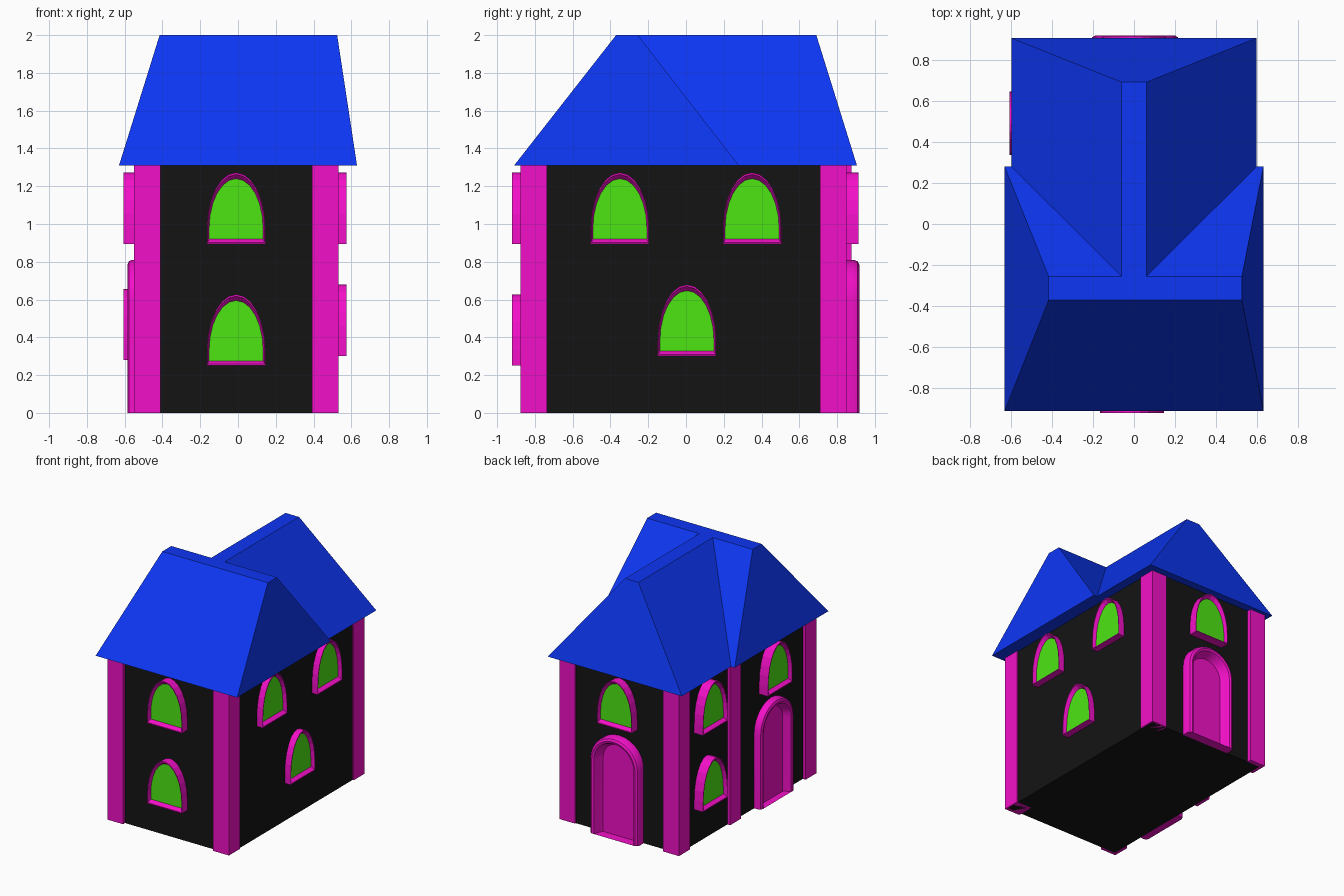
import bpy, bmesh
from math import pi, sin, cos
from mathutils import Matrix, Vector

if "Cube" in bpy.data.objects:
    bpy.data.objects.remove(bpy.data.objects["Cube"])


def material(name, rgb):
    m = bpy.data.materials.new(name)
    m.diffuse_color = (*rgb, 1)
    m.use_nodes = True
    m.node_tree.nodes["Principled BSDF"].inputs["Base Color"].default_value = m.diffuse_color
    return m


BLACK = material("wall_black", (0.007, 0.007, 0.007))
PINK = material("trim_magenta", (0.9, 0.005, 0.58))
BLUE = material("roof_blue", (0.004, 0.037, 0.9))
GREEN = material("glass_green", (0.075, 0.79, 0.007))


def make(name, verts, faces, mat, smooth=False):
    mesh = bpy.data.meshes.new(name)
    mesh.from_pydata([tuple(v) for v in verts], [], faces)
    bm = bmesh.new()
    bm.from_mesh(mesh)
    bmesh.ops.recalc_face_normals(bm, faces=bm.faces)
    bm.to_mesh(mesh)
    bm.free()
    mesh.materials.append(mat)
    ob = bpy.data.objects.new(name, mesh)
    bpy.context.collection.objects.link(ob)
    if smooth:
        bpy.ops.object.select_all(action='DESELECT')
        ob.select_set(True)
        bpy.context.view_layer.objects.active = ob
        bpy.ops.object.shade_smooth_by_angle(angle=pi / 5)
    return ob


def frustum(name, low, high, z0, z1, mat):
    """Solid between two rectangles given as (x0, x1, y0, y1)."""
    verts = [(x, y, z) for (x0, x1, y0, y1), z in ((low, z0), (high, z1))
             for x, y in ((x0, y0), (x1, y0), (x1, y1), (x0, y1))]
    faces = [(3, 2, 1, 0), (4, 5, 6, 7)]
    faces += [(i, (i + 1) % 4, (i + 1) % 4 + 4, i + 4) for i in range(4)]
    return make(name, verts, faces, mat)


def box(name, x0, x1, y0, y1, z0, z1, mat):
    r = (x0, x1, y0, y1)
    return frustum(name, r, r, z0, z1, mat)


# Wall planes: body sits slightly inside the pillars
X0, X1, Y0, Y1 = -0.525, 0.522, -0.85, 0.84
EAVE, TOP = 1.31, 2.0
box("body", X0, X1, Y0, Y1, 0, EAVE, BLACK)

# Corner pillars and the extra pillar on the left wall
for name, px, py in (("front_left", -0.55, -0.875), ("front_right", 0.392, -0.875),
                     ("back_left", -0.55, 0.735), ("back_right", 0.392, 0.71),
                     ("left_middle", -0.55, 0.085)):
    box("pillar_" + name, px, px + 0.14, py, py + 0.14, 0, EAVE, PINK)

# Roof: front hip, and a rear wing meeting its back slope along the valleys
frustum("roof_front", (-0.63, 0.63, -0.91, 0.28), (-0.415, 0.525, -0.37, -0.255),
        EAVE, TOP, BLUE)
frustum("roof_rear", (-0.597, 0.597, 0.28, 0.905), (-0.06, 0.06, -0.255, 0.69),
        EAVE, TOP, BLUE)

# Wall frames: local x along the wall, local -y outward
WALLS = {
    "front": Matrix.Translation((0, Y0, 0)),
    "right": Matrix.Translation((X1, 0, 0)) @ Matrix.Rotation(pi / 2, 4, 'Z'),
    "back": Matrix.Translation((0, Y1, 0)) @ Matrix.Rotation(pi, 4, 'Z'),
    "left": Matrix.Translation((X0, 0, 0)) @ Matrix.Rotation(-pi / 2, 4, 'Z'),
}


def arch(half, z0, spring, top, n):
    """Closed arched outline in (x, z)."""
    pts = [(-half, z0), (half, z0)]
    pts += [(half * cos(pi * i / n), spring + (top - spring) * sin(pi * i / n))
            for i in range(n + 1)]
    return pts


def loft(name, rings, wall, centre, mat, cap=False, smooth=False):
    """Join outlines [(outline, outward distance)] into a band on a wall."""
    n = len(rings[0][0])
    verts = [WALLS[wall] @ Vector((centre + x, -w, z))
             for outline, w in rings for x, z in outline]
    faces = [(k * n + i, k * n + (i + 1) % n, (k + 1) * n + (i + 1) % n, (k + 1) * n + i)
             for k in range(len(rings) - 1) for i in range(n)]
    if cap:
        faces.append(tuple(range((len(rings) - 1) * n, len(rings) * n)))
    return make(name, verts, faces, mat, smooth)


def window(name, wall, centre, z, depth):
    def ring(t):
        return arch(0.155 - 0.012 * t, z + 0.026 * t, z + 0.08,
                    z + 0.377 - 0.032 * t, 12)
    glass = (ring(1), depth - 0.03)
    loft(name + "_frame", [(ring(0), 0), (ring(0), depth), (ring(0.3), depth), glass],
         wall, centre, PINK)
    loft(name + "_glass", [glass], wall, centre, GREEN, cap=True)


def door(name, wall, centre, depth):
    # rounded moulding profile: (inset, share of the depth)
    profile = ((0, 0), (0, 0.65), (0.008, 0.88), (0.025, 1), (0.042, 0.93),
               (0.052, 0.7), (0.06, 0.35), (0.075, 0.03))
    rings = [(arch(0.217 - i, 0, 0.6, 0.81 - i, 14), depth * d) for i, d in profile]
    loft(name, rings, wall, centre, PINK, cap=True, smooth=True)


# Windows (centre runs along each wall's own local x)
for name, wall, centre, z, depth in (
        ("window_front_upper", "front", -0.01, 0.895, 0.07),
        ("window_front_lower", "front", -0.01, 0.25, 0.07),
        ("window_right_upper_a", "right", -0.35, 0.895, 0.053),
        ("window_right_upper_b", "right", 0.35, 0.895, 0.053),
        ("window_right_lower", "right", 0.005, 0.302, 0.053),
        ("window_back_upper", "back", 0.0, 0.895, 0.072),
        ("window_left_upper_rear", "left", -0.49, 0.895, 0.08),
        ("window_left_lower_rear", "left", -0.49, 0.28, 0.08),
        ("window_left_upper_front", "left", 0.335, 0.895, 0.08)):
    window(name, wall, centre, z, depth)

# Doors
door("door_back", "back", -0.005, 0.078)
door("door_left", "left", 0.333, 0.06)
